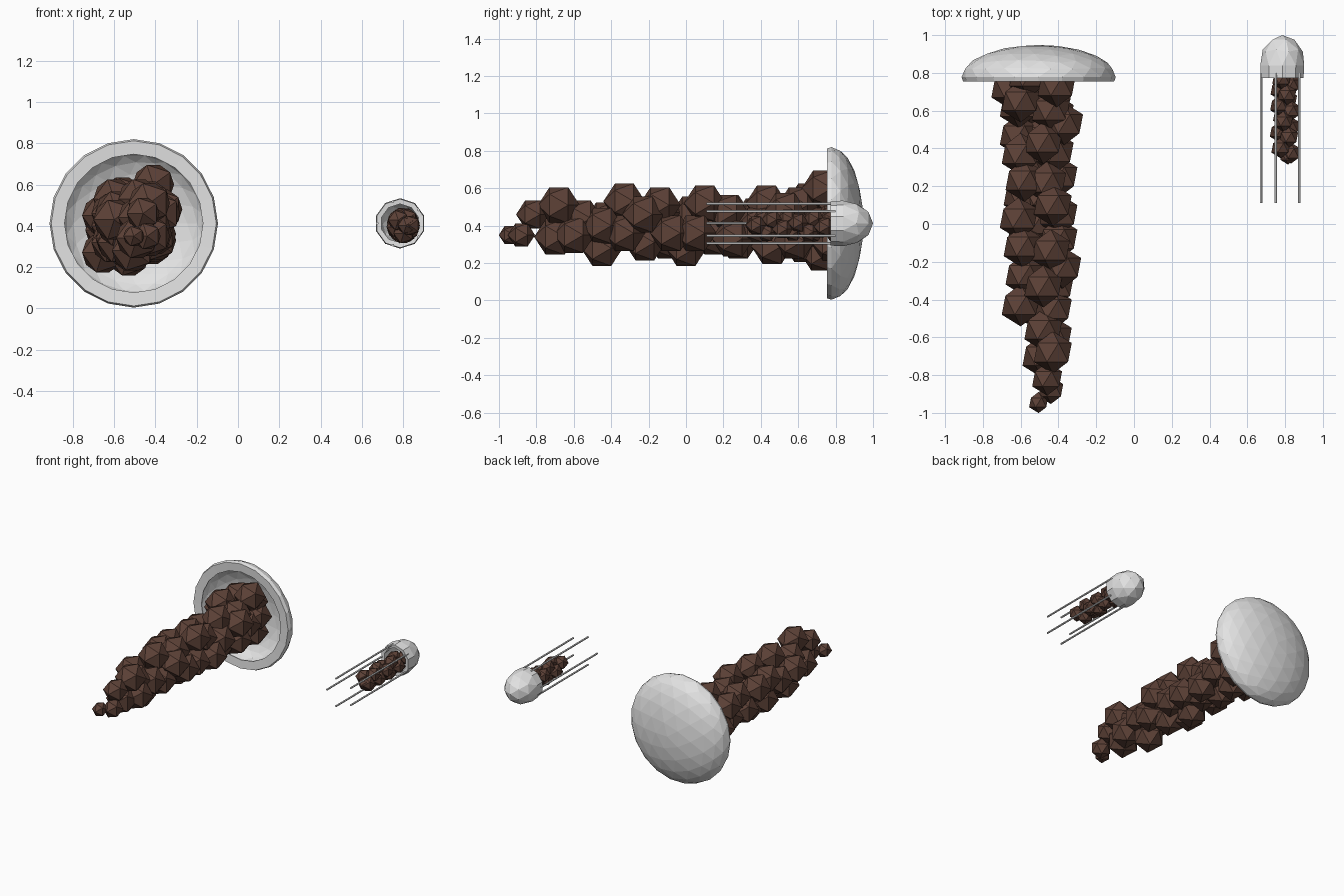
import bpy, bmesh, math
from mathutils import Matrix, Vector

if "Cube" in bpy.data.objects:
    bpy.data.objects.remove(bpy.data.objects["Cube"])

TURN = Matrix.Rotation(-math.pi / 2, 4, 'X')   # aims the pole of a sphere along +y


def material(name, rgb):
    m = bpy.data.materials.new(name)
    m.diffuse_color = (*rgb, 1)
    m.use_nodes = True
    m.node_tree.nodes["Principled BSDF"].inputs["Base Color"].default_value = m.diffuse_color
    return m


WHITE = material("pale_grey", (0.77, 0.77, 0.77))
BROWN = material("dark_brown", (0.109, 0.053, 0.038))


def finish(name, bm, mat):
    me = bpy.data.meshes.new(name)
    bm.to_mesh(me)
    bm.free()
    me.materials.append(mat)
    ob = bpy.data.objects.new(name, me)
    bpy.context.collection.objects.link(ob)
    return ob


def bell(name, centre, radius, depth, detail, skirt, taper, wall):
    """Hollow faceted dome opening toward the front, with a short skirt."""
    bm = bmesh.new()
    bmesh.ops.create_icosphere(bm, subdivisions=detail, radius=1)
    low = [f for f in bm.faces if f.calc_center_median().z < 0]
    bmesh.ops.delete(bm, geom=low, context='FACES')
    rim = [e for e in bm.edges if e.is_boundary]
    new = bmesh.ops.extrude_edge_only(bm, edges=rim)["geom"]
    for v in (g for g in new if isinstance(g, bmesh.types.BMVert)):
        v.co = (v.co.x * taper, v.co.y * taper, -skirt)
    bmesh.ops.recalc_face_normals(bm, faces=bm.faces)
    if max(bm.faces, key=lambda f: f.calc_center_median().z).normal.z < 0:
        bmesh.ops.reverse_faces(bm, faces=bm.faces)
    ob = finish(name, bm, WHITE)
    ob.matrix_world = (Matrix.Translation(centre) @ TURN
                       @ Matrix.Diagonal((radius, radius, depth, 1)))
    mod = ob.modifiers.new("wall", 'SOLIDIFY')
    mod.thickness = wall
    mod.offset = -1


def lumps(name, items):
    """Cluster of faceted lumps, each given as (position, radius)."""
    bm = bmesh.new()
    for pos, r in items:
        bmesh.ops.create_icosphere(bm, subdivisions=1, radius=r,
                                   matrix=Matrix.Translation(pos) @ TURN)
    finish(name, bm, BROWN)


# Large bell
bell("large_bell", (-0.505, 0.778, 0.412), 0.408, 0.17, 3, 0.14, 0.98, 0.16)

# Large trailing cluster, from the tip back to the bell
spots = [
    (-.505, -.945, .35), (-.44, -.88, .35), (-.46, -.82, .46),
    (-.43, -.68, .51), (-.49, -.70, .34), (-.43, -.60, .35),
    (-.48, -.56, .44), (-.51, -.45, .28), (-.60, -.43, .43),
    (-.43, -.45, .40), (-.48, -.33, .53), (-.42, -.33, .36),
    (-.58, -.27, .40), (-.38, -.23, .46), (-.50, -.22, .31),
    (-.44, -.14, .51), (-.59, -.12, .47), (-.40, -.08, .36),
    (-.58, -.10, .32), (-.61, .03, .46), (-.52, .00, .28),
    (-.43, .10, .52), (-.40, .05, .36), (-.59, .15, .34),
    (-.50, .15, .34), (-.46, .22, .47), (-.58, .23, .47),
    (-.40, .25, .33), (-.55, .28, .32), (-.60, .37, .45),
    (-.48, .43, .52), (-.42, .38, .40), (-.50, .46, .29),
    (-.61, .47, .32), (-.37, .53, .48), (-.60, .65, .53),
    (-.44, .60, .51), (-.42, .58, .32), (-.61, .62, .40),
    (-.54, .63, .30), (-.41, .73, .60), (-.53, .72, .255),
    (-.655, .72, .27), (-.655, .72, .45), (-.42, .70, .40),
]
# Lumps tucked inside the bell
inner = [(-.40, .79, .43), (-.42, .78, .31), (-.64, .78, .38), (-.53, .80, .36),
         (-.56, .78, .54), (-.44, .80, .53)]
lumps("large_cluster", [(p, min(0.112, 0.056 + (p[1] + 0.945) * 0.26))
                        for p in spots + inner])

# Small bell
C = Vector((0.785, 0.0, 0.412))
bell("small_bell", C + Vector((0, 0.84, 0)), 0.122, 0.16, 2, 0.42, 0.97, 0.2)

# Small trailing cluster, wound in a spiral
small = [(C + Vector((0.03, 0.36, -0.01)), 0.045)]
for i in range(17):
    a = i * 2.4
    small.append((C + Vector((0.015 + 0.032 * math.cos(a), 0.375 + 0.028 * i,
                              -0.01 + 0.038 * math.sin(a))), 0.055))
lumps("small_cluster", small)

# Five thin strands hanging from the rim of the small bell
bm = bmesh.new()
for k in range(5):
    a = math.pi + k * math.tau / 5
    pos = C + Vector((0.111 * math.cos(a), 0.455, 0.111 * math.sin(a)))
    bmesh.ops.create_cone(bm, cap_ends=True, segments=6, radius1=0.007, radius2=0.007,
                          depth=0.69, matrix=Matrix.Translation(pos) @ TURN)
finish("strands", bm, WHITE)
